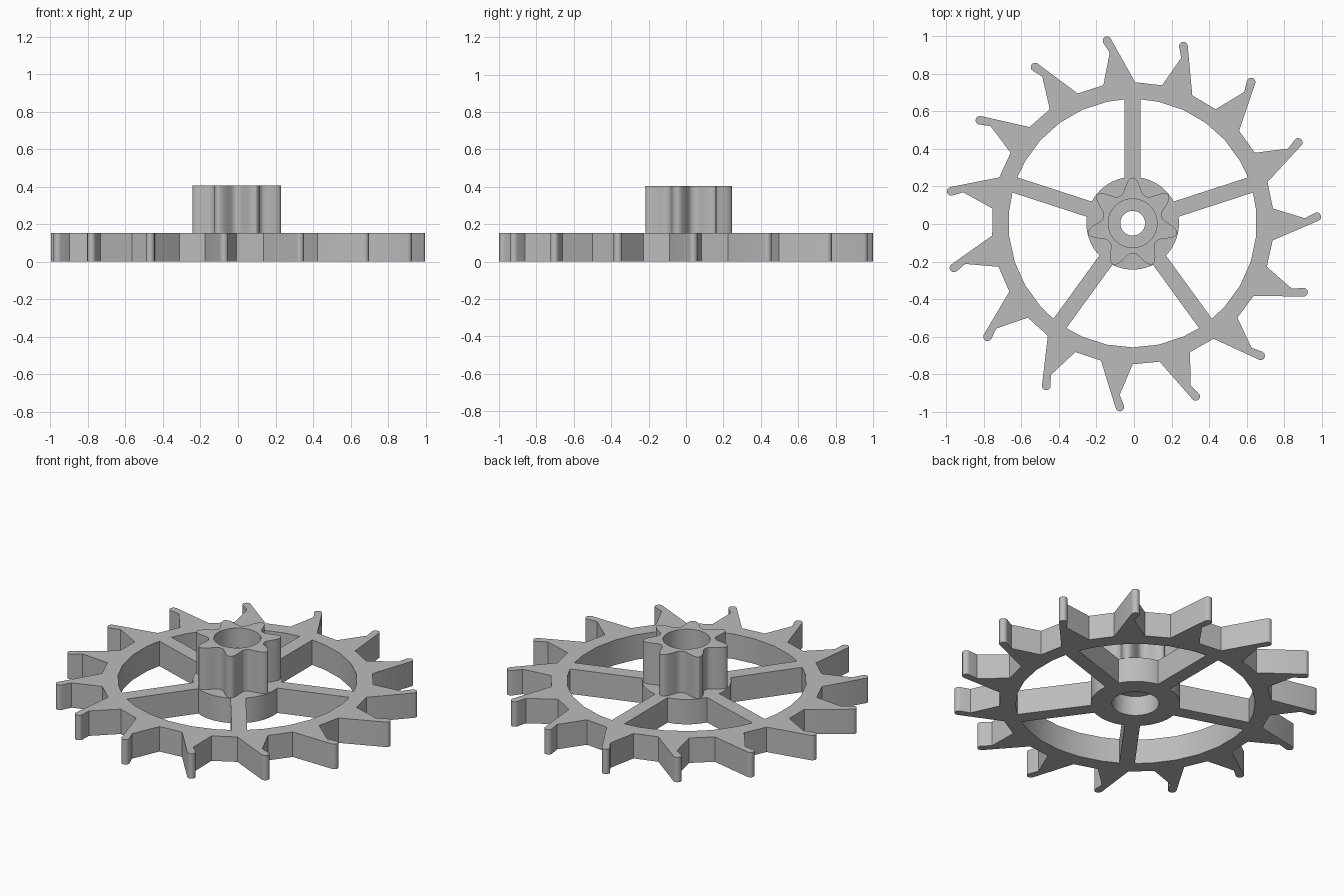
import bpy, bmesh
from math import sin, cos, asin, pi, radians, degrees
from mathutils import Vector, Matrix

cube = bpy.data.objects.get("Cube")
if cube:
    bpy.data.objects.remove(cube, do_unlink=True)

CENTRE = Vector((-0.007, 0.004, 0))
HUB_R, BORE_R, SHAFT_R = 0.247, 0.13, 0.066
RIM_INNER, ROOT_R = 0.662, 0.752
WHEEL_TOP, PINION_TOP = 0.152, 0.405
SPOKE_HALF = 0.0425

grey = bpy.data.materials.new("plain grey")
grey.use_nodes = True
COLOUR = (0.5, 0.5, 0.5, 1)
grey.diffuse_color = COLOUR
for node in grey.node_tree.nodes:
    if node.type == 'BSDF_PRINCIPLED':
        node.inputs["Base Color"].default_value = COLOUR


def polar(r, deg):
    return Vector((r * cos(radians(deg)), r * sin(radians(deg))))


def circle(r, n=64):
    return [polar(r, 360 * i / n) for i in range(n)]


def plate(name, loops, z0, z1):
    """Extrude an outline with holes between two heights."""
    curve = bpy.data.curves.new(name, 'CURVE')
    curve.dimensions = '2D'
    curve.fill_mode = 'BOTH'
    curve.extrude = (z1 - z0) / 2
    for loop in loops:
        spline = curve.splines.new('POLY')
        spline.points.add(len(loop) - 1)
        for point, p in zip(spline.points, loop):
            point.co = (p.x, p.y, 0, 1)
        spline.use_cyclic_u = True
    helper = bpy.data.objects.new(name + "_outline", curve)
    bpy.context.collection.objects.link(helper)
    deps = bpy.context.evaluated_depsgraph_get()
    mesh = bpy.data.meshes.new_from_object(helper.evaluated_get(deps))
    bpy.data.objects.remove(helper, do_unlink=True)
    # Weld caps to walls
    bm = bmesh.new()
    bm.from_mesh(mesh)
    bmesh.ops.remove_doubles(bm, verts=bm.verts, dist=0.0002)
    bmesh.ops.recalc_face_normals(bm, faces=bm.faces)
    bmesh.ops.translate(bm, verts=bm.verts, vec=CENTRE + Vector((0, 0, (z0 + z1) / 2)))
    bm.to_mesh(mesh)
    bm.free()
    mesh.materials.clear()
    mesh.materials.append(grey)
    obj = bpy.data.objects.new(name, mesh)
    bpy.context.collection.objects.link(obj)
    bpy.ops.object.select_all(action='DESELECT')
    obj.select_set(True)
    bpy.context.view_layer.objects.active = obj
    bpy.ops.object.shade_smooth_by_angle(angle=radians(28))
    return obj


# One slanted tooth with a rounded finger tip
tip, tip_r = Vector((-0.137, 0.973)), 0.023
right_root, left_root = polar(ROOT_R, 89), polar(ROOT_R, 102)
down = (right_root - tip).normalized()
side = Vector((-down.y, down.x))
tooth = [right_root]
for i in range(9):
    a = pi * i / 8
    tooth.append(tip + tip_r * (cos(a) * side - sin(a) * down))
tooth += [tip - tip_r * side + 0.06 * down, left_root]

# Fifteen teeth form the rim outline
rim = []
for k in range(15):
    turn = Matrix.Rotation(radians(24 * k), 2)
    rim += [turn @ p for p in tooth]

# Five openings leave the spokes between rim and hub
openings = []
for k in range(5):
    start = 90 + 72 * k
    outer = degrees(asin(SPOKE_HALF / RIM_INNER))
    inner = degrees(asin(SPOKE_HALF / HUB_R))
    loop = [polar(RIM_INNER, start + a) for a in (outer, 12, 24, 36, 48, 60, 72 - outer)]
    span = 72 - 2 * inner
    loop += [polar(HUB_R, start + 72 - inner - span * i / 12) for i in range(13)]
    openings.append(loop)

plate("spoked_wheel", [rim] + openings + [circle(BORE_R)], 0, WHEEL_TOP)

# Seven-lobed pinion on top
pinion = []
STEPS = 168
for i in range(STEPS):
    a = 360 * i / STEPS
    lobe = (0.5 + 0.5 * cos(7 * radians(a - 90))) ** 1.5
    pinion.append(polar(0.16 + 0.083 * lobe, a))
plate("pinion", [pinion, circle(BORE_R)], WHEEL_TOP, PINION_TOP)

# Collar between the two bearing pockets
plate("bore_collar", [circle(BORE_R), circle(SHAFT_R)], 0.12, PINION_TOP - 0.12)
